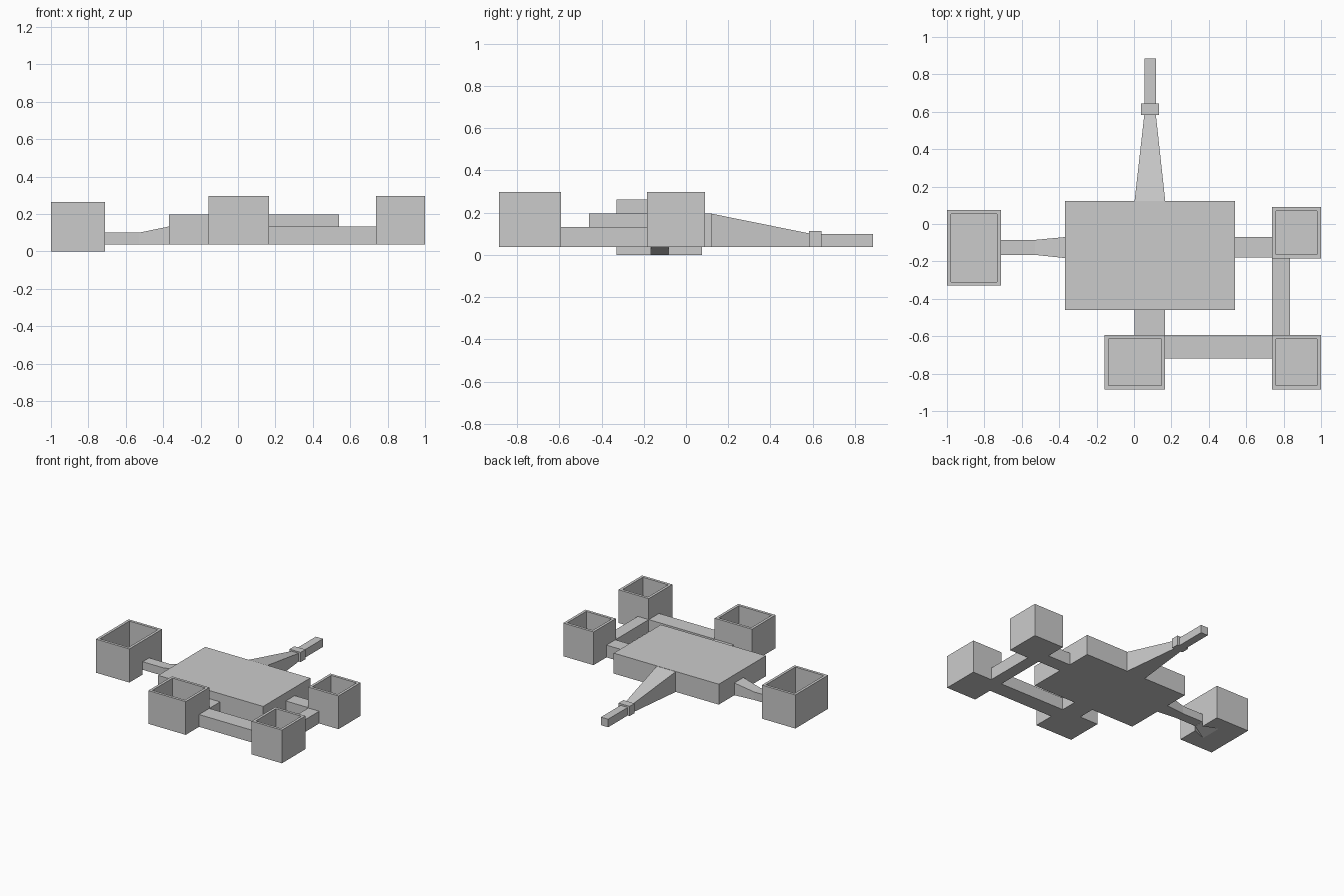
import bpy, bmesh

if "Cube" in bpy.data.objects:
    bpy.data.objects.remove(bpy.data.objects["Cube"])

BASE = 0.037   # underside of the deck and its arms
LOW = 0.133    # top of the low arms
WALL = 0.03    # pod wall thickness


def finish(name, bm):
    bmesh.ops.recalc_face_normals(bm, faces=bm.faces)
    mesh = bpy.data.meshes.new(name)
    bm.to_mesh(mesh)
    bm.free()
    obj = bpy.data.objects.new(name, mesh)
    bpy.context.collection.objects.link(obj)
    return obj


def loft(name, axis, sections):
    """Bridge rectangles; a section is (position, side min, side max, z min, z max)."""
    bm = bmesh.new()
    rings = []
    for p, a, b, z0, z1 in sections:
        corners = [(a, z0), (b, z0), (b, z1), (a, z1)]
        rings.append([bm.verts.new((p, s, z) if axis == 'x' else (s, p, z))
                      for s, z in corners])
    for r, q in zip(rings, rings[1:]):
        for i in range(4):
            j = (i + 1) % 4
            bm.faces.new((r[i], r[j], q[j], q[i]))
    bm.faces.new(rings[0])
    bm.faces.new(rings[-1])
    return finish(name, bm)


def box(name, x0, x1, y0, y1, z0, z1):
    return loft(name, 'x', [(x0, y0, y1, z0, z1), (x1, y0, y1, z0, z1)])


def pod(name, x0, x1, y0, y1, z0, z1):
    """Open-topped box with an inset rim and a deep well."""
    obj = box(name, x0, x1, y0, y1, z0, z1)
    bm = bmesh.new()
    bm.from_mesh(obj.data)
    top = max(bm.faces, key=lambda f: f.calc_center_median().z)
    bmesh.ops.inset_region(bm, faces=[top], thickness=WALL)
    floor = bmesh.ops.extrude_discrete_faces(bm, faces=[top])['faces'][0]
    for v in floor.verts:
        v.co.z = z0 + WALL
    bm.to_mesh(obj.data)
    bm.free()
    return obj


# Central deck
box("deck", -0.37, 0.54, -0.46, 0.123, BASE, 0.197)

# Open pods
left_pod = pod("left_pod", -1.0, -0.71, -0.33, 0.075, 0.0, 0.263)
pod("front_pod", -0.157, 0.167, -0.885, -0.593, BASE, 0.297)
pod("front_right_pod", 0.738, 1.0, -0.885, -0.593, BASE, 0.297)
pod("right_pod", 0.738, 1.0, -0.185, 0.09, BASE, 0.297)

# Low arms linking the deck and pods
box("right_arm", 0.54, 0.738, -0.18, -0.07, BASE, LOW)
box("side_link", 0.738, 0.833, -0.593, -0.185, BASE, LOW)
box("front_link", 0.167, 0.738, -0.72, -0.593, BASE, LOW)
box("front_neck", 0.003, 0.167, -0.593, -0.46, BASE, LOW)

# Tapered arm to the left pod
loft("left_arm", 'x', [(-0.71, -0.165, -0.085, BASE, 0.10),
                       (-0.53, -0.165, -0.085, BASE, 0.10),
                       (-0.37, -0.182, -0.07, BASE, LOW)])

# Rear boom: taper, collar and straight tip
loft("rear_taper", 'y', [(0.123, 0.003, 0.167, BASE, 0.195),
                         (0.583, 0.055, 0.117, BASE, 0.102)])
box("rear_collar", 0.038, 0.134, 0.583, 0.643, BASE, 0.113)
box("rear_tip", 0.055, 0.117, 0.643, 0.885, BASE, 0.10)

# Flared notch under the left pod where the arm meets it
notch = loft("notch_cutter", 'x', [(-0.83, -0.214, -0.036, -0.02, -0.003),
                                   (-0.70, -0.162, -0.088, -0.02, 0.040)])
notch.hide_render = True
notch.hide_viewport = True
cut = left_pod.modifiers.new("notch", 'BOOLEAN')
cut.operation = 'DIFFERENCE'
cut.solver = 'EXACT'
cut.object = notch
